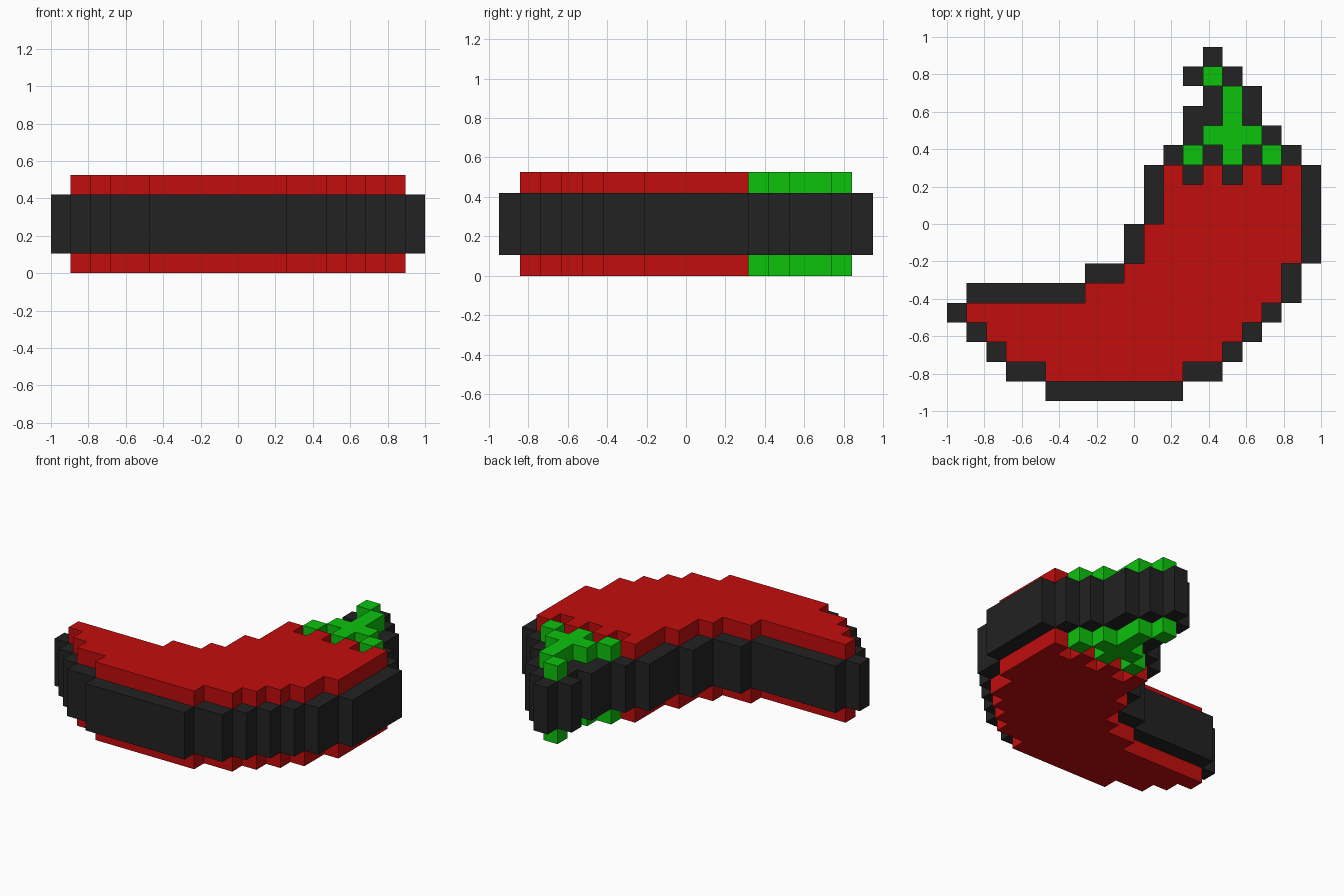
import bpy, bmesh, math

if "Cube" in bpy.data.objects:
    bpy.data.objects.remove(bpy.data.objects["Cube"], do_unlink=True)

CELL = 2 / 19

# Blocky layout seen from above, back row first: K rim, R flesh, G stem
LAYOUT = [
    ".............K.....",
    "............KGK....",
    ".............KGK...",
    "............KKGK...",
    "............KGGGK..",
    "...........KGKGKGK.",
    "..........KRKRKRKRK",
    "..........KRRRRRRRK",
    "..........KRRRRRRRK",
    ".........KRRRRRRRRK",
    ".........KRRRRRRRRK",
    ".......KKRRRRRRRRK.",
    ".KKKKKKRRRRRRRRRRK.",
    "KRRRRRRRRRRRRRRRK..",
    ".KRRRRRRRRRRRRRK...",
    "..KRRRRRRRRRRRK....",
    "...KKRRRRRRRKK.....",
    ".....KKKKKKK.......",
]


def make_material(name, rgb):
    mat = bpy.data.materials.new(name)
    mat.use_nodes = True
    mat.diffuse_color = (*rgb, 1)
    bsdf = next(n for n in mat.node_tree.nodes if n.type == "BSDF_PRINCIPLED")
    bsdf.inputs["Base Color"].default_value = (*rgb, 1)
    return mat


def make_part(name, key, bottom, top, mat):
    """Extrude every cell marked with key from bottom to top (in cells)."""
    bm = bmesh.new()
    corners = {}

    def corner(c, r):
        if (c, r) not in corners:
            corners[c, r] = bm.verts.new(
                (-1 + c * CELL, (9 - r) * CELL, bottom * CELL))
        return corners[c, r]

    for r, row in enumerate(LAYOUT):
        for c, mark in enumerate(row):
            if mark == key:
                bm.faces.new([corner(c, r), corner(c + 1, r),
                              corner(c + 1, r + 1), corner(c, r + 1)])

    # Raise the flat outline into a solid, then merge coplanar cells
    result = bmesh.ops.extrude_face_region(bm, geom=bm.faces[:])
    raised = [g for g in result["geom"] if isinstance(g, bmesh.types.BMVert)]
    bmesh.ops.translate(bm, verts=raised, vec=(0, 0, (top - bottom) * CELL))
    bmesh.ops.recalc_face_normals(bm, faces=bm.faces[:])
    bmesh.ops.dissolve_limit(bm, angle_limit=math.radians(1),
                             verts=bm.verts[:], edges=bm.edges[:])

    mesh = bpy.data.meshes.new(name)
    bm.to_mesh(mesh)
    bm.free()
    mesh.materials.append(mat)
    obj = bpy.data.objects.new(name, mesh)
    bpy.context.collection.objects.link(obj)
    return obj


red = make_material("pepper red", (0.54, 0.004, 0.004))
green = make_material("stem green", (0.004, 0.54, 0.004))
black = make_material("rim black", (0.016, 0.016, 0.016))

# Flesh and stem are five cells thick, the dark rim is three
make_part("pepper_flesh", "R", 0, 5, red)
make_part("pepper_stem", "G", 0, 5, green)
make_part("dark_rim", "K", 1, 4, black)
